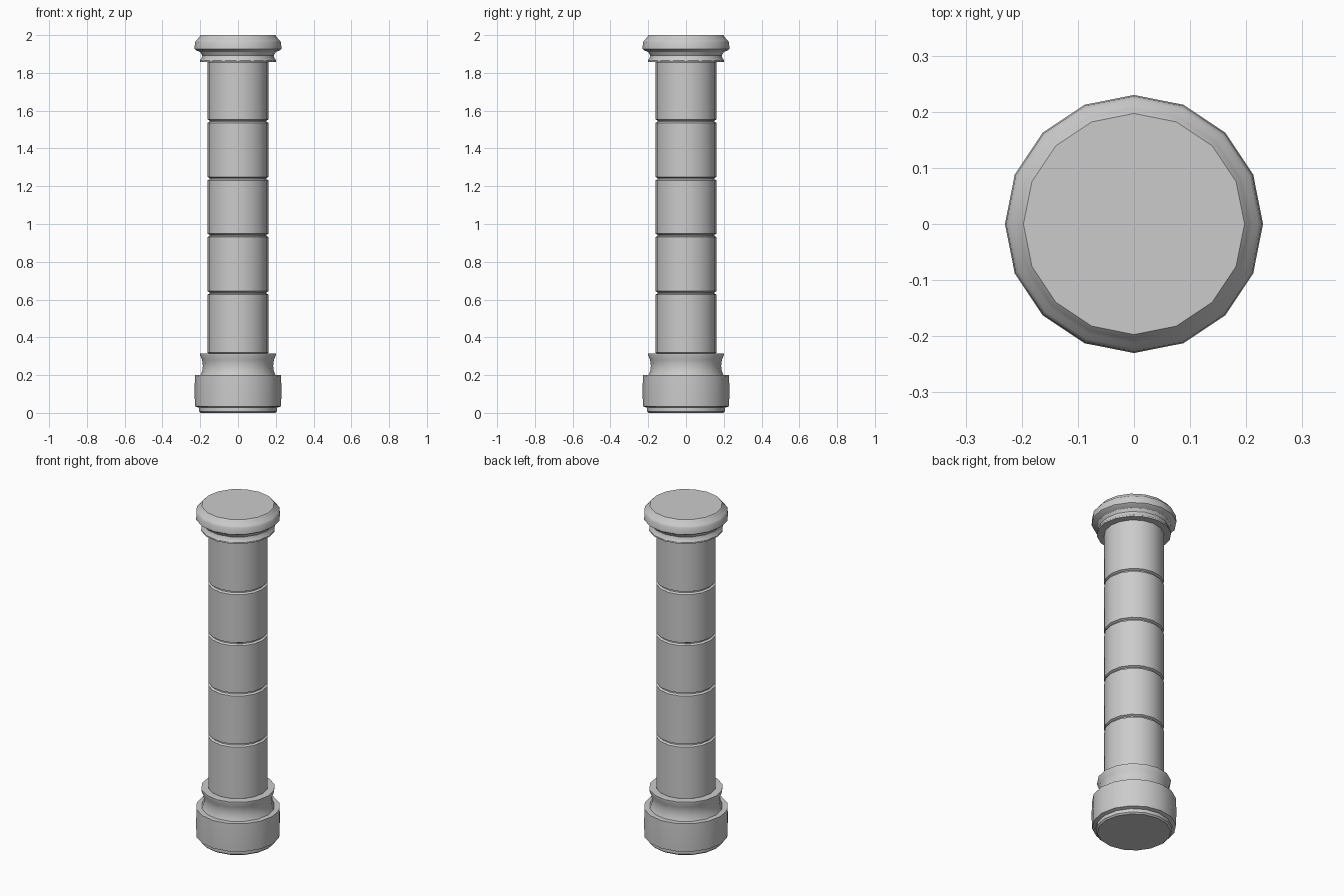
import bpy, math

if "Cube" in bpy.data.objects:
    bpy.data.objects.remove(bpy.data.objects["Cube"])

SIDES = 16


def lathe(name, profile):
    """Revolve (radius, z) points around z, closing both ends."""
    verts, faces = [], []
    for r, z in profile:
        for i in range(SIDES):
            a = 2 * math.pi * i / SIDES
            verts.append((r * math.cos(a), r * math.sin(a), z))
    for k in range(len(profile) - 1):
        for i in range(SIDES):
            j = (i + 1) % SIDES
            b, t = k * SIDES, (k + 1) * SIDES
            faces.append((b + i, b + j, t + j, t + i))
    faces.append(tuple(reversed(range(SIDES))))
    faces.append(tuple(range(len(verts) - SIDES, len(verts))))
    mesh = bpy.data.meshes.new(name)
    mesh.from_pydata(verts, [], faces)
    obj = bpy.data.objects.new(name, mesh)
    bpy.context.collection.objects.link(obj)
    bpy.ops.object.select_all(action='DESELECT')
    obj.select_set(True)
    bpy.context.view_layer.objects.active = obj
    bpy.ops.object.shade_smooth_by_angle(angle=math.radians(30))
    return obj


# Base drum with concave neck and flared lip
lathe("base", [(0.198, 0), (0.207, 0.008), (0.207, 0.028), (0.228, 0.034),
               (0.23, 0.115), (0.228, 0.2), (0.198, 0.2), (0.19, 0.22),
               (0.186, 0.25), (0.19, 0.28), (0.2, 0.305), (0.2, 0.315),
               (0.16, 0.315)])

# Shaft: five stacked drums with chamfered ends forming grooves
joints = [0.31, 0.635, 0.94, 1.24, 1.545, 1.865]
R, GROOVE = 0.162, 0.15
shaft = []
for low, high in zip(joints, joints[1:]):
    shaft += [(GROOVE, low), (GROOVE, low + 0.003), (R, low + 0.009),
              (R, high - 0.009), (GROOVE, high - 0.003)]
shaft.append((GROOVE, joints[-1]))
lathe("shaft", shaft)

# Capital: lower ring, waist and rounded top slab
lathe("capital", [(0.16, 1.857), (0.202, 1.857), (0.202, 1.866), (0.192, 1.88),
                  (0.19, 1.893), (0.2, 1.91), (0.222, 1.92), (0.23, 1.926),
                  (0.228, 1.962), (0.222, 1.972), (0.212, 1.98), (0.206, 1.99),
                  (0.197, 2.0)])
